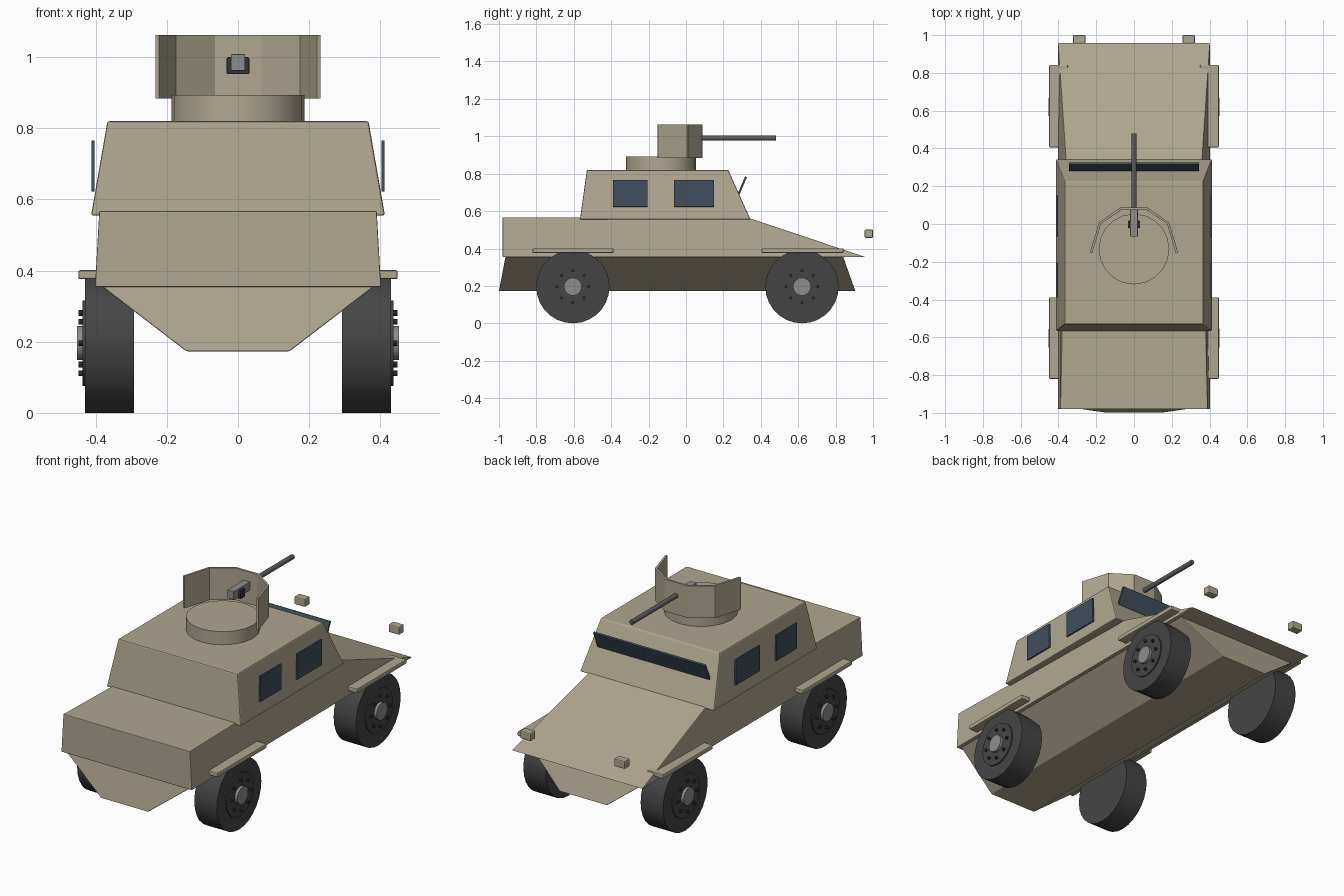
import bpy, bmesh
from math import pi, cos, sin
from mathutils import Vector

if "Cube" in bpy.data.objects:
    bpy.data.objects.remove(bpy.data.objects["Cube"])


def material(name, r, g, b):
    m = bpy.data.materials.new(name)
    m.diffuse_color = (r, g, b, 1)
    m.use_nodes = True
    m.node_tree.nodes["Principled BSDF"].inputs["Base Color"].default_value = m.diffuse_color
    return m


TAN = material("tan_paint", 0.43, 0.385, 0.275)
TYRE = material("rubber", 0.06, 0.06, 0.06)
DARK = material("dark_metal", 0.035, 0.035, 0.038)
GUN = material("gun_metal", 0.11, 0.11, 0.115)
STEEL = material("steel", 0.27, 0.27, 0.28)
GLASS = material("glass", 0.05, 0.08, 0.11)


def mesh_object(name, verts, faces, mat, bevel=0):
    me = bpy.data.meshes.new(name)
    me.from_pydata(verts, [], faces)
    bm = bmesh.new()
    bm.from_mesh(me)
    bmesh.ops.recalc_face_normals(bm, faces=bm.faces)
    bm.to_mesh(me)
    bm.free()
    me.materials.append(mat)
    ob = bpy.data.objects.new(name, me)
    bpy.context.collection.objects.link(ob)
    if bevel:
        mod = ob.modifiers.new("bevel", 'BEVEL')
        mod.width = bevel
        mod.segments = 2
    return ob


def frustum(name, low, high, mat, bevel=0):
    """low / high: (back y, front y, back half width, front half width, back z, front z)"""
    verts = []
    for y0, y1, w0, w1, z0, z1 in (low, high):
        verts += [(-w0, y0, z0), (w0, y0, z0), (w1, y1, z1), (-w1, y1, z1)]
    faces = [(0, 1, 2, 3), (4, 5, 6, 7)]
    faces += [(i, (i + 1) % 4, (i + 1) % 4 + 4, i + 4) for i in range(4)]
    return mesh_object(name, verts, faces, mat, bevel)


def box(name, x, y, z, mat, bevel=0):
    verts = [(a, b, c) for c in z for a, b in
             ((x[0], y[0]), (x[1], y[0]), (x[1], y[1]), (x[0], y[1]))]
    faces = [(0, 1, 2, 3), (4, 5, 6, 7)]
    faces += [(i, (i + 1) % 4, (i + 1) % 4 + 4, i + 4) for i in range(4)]
    return mesh_object(name, verts, faces, mat, bevel)


def cylinder(name, start, end, r, sides, mat, smooth=True):
    a, b = Vector(start), Vector(end)
    bpy.ops.mesh.primitive_cylinder_add(vertices=sides, radius=r, depth=(b - a).length,
                                        location=(a + b) / 2)
    ob = bpy.context.object
    ob.rotation_euler = (b - a).to_track_quat('Z', 'Y').to_euler()
    ob.name = name
    ob.data.materials.append(mat)
    if smooth:
        bpy.ops.object.shade_smooth_by_angle(angle=0.52)
    return ob


# Hull and cabin
frustum("lower_hull", (-1.0, 0.905, 0.145, 0.145, 0.173, 0.173),
        (-0.965, 0.84, 0.385, 0.385, 0.357, 0.357), TAN, 0.004)
frustum("upper_hull", (-0.98, 0.96, 0.402, 0.402, 0.354, 0.354),
        (-0.98, 0.34, 0.39, 0.36, 0.567, 0.562), TAN, 0.003)
frustum("cabin", (-0.567, 0.345, 0.413, 0.413, 0.555, 0.555),
        (-0.53, 0.226, 0.367, 0.367, 0.82, 0.82), TAN, 0.006)

# Windscreen, leaning forward
frustum("windscreen", (0.276, 0.286, 0.345, 0.345, 0.692, 0.688),
        (0.316, 0.326, 0.345, 0.345, 0.786, 0.782), GLASS, 0.001)

# Paired side parts
for s, side in ((-1, "left"), (1, "right")):
    for y0, y1, label in ((-0.39, -0.206, "rear"), (-0.065, 0.15, "front")):
        box(f"{label}_window_{side}", (s * 0.403, s * 0.412), (y0, y1),
            (0.623, 0.766), GLASS, 0.001)
    for y0, y1, label in ((-0.82, -0.388, "rear"), (0.405, 0.842, "front")):
        box(f"{label}_fender_{side}", (s * 0.35, s * 0.449), (y0, y1),
            (0.376, 0.401), TAN, 0.005)
    box(f"headlight_{side}", (s * 0.257, s * 0.323), (0.955, 1.0),
        (0.457, 0.501), TAN, 0.006)

    # Wheels: tyre, rim disc, hub and ring of bolts
    for yc, label in ((-0.605, "rear"), (0.62, "front")):
        zc, tag = 0.196, f"{label}_{side}"

        def axle(part, x0, x1, r, sides, mat, dy=0, dz=0):
            cylinder(f"{part}_{tag}", (s * x0, yc + dy, zc + dz),
                     (s * x1, yc + dy, zc + dz), r, sides, mat)
        axle("tyre", 0.292, 0.43, 0.196, 28, TYRE)
        axle("rim", 0.42, 0.437, 0.12, 24, TYRE)
        axle("hub", 0.43, 0.453, 0.048, 16, STEEL)
        for k in range(8):
            a = k * pi / 4
            axle(f"bolt{k}", 0.43, 0.449, 0.008, 8, DARK, 0.085 * cos(a), 0.085 * sin(a))

# Turret ring
cylinder("turret_ring", (0, -0.133, 0.81), (0, -0.133, 0.893), 0.187, 20, TAN)

# Gun shield: five flat plates
path = [(-0.226, -0.148), (-0.18, 0.005), (-0.067, 0.082),
        (0.067, 0.082), (0.18, 0.005), (0.226, -0.148)]
for i in range(5):
    p, q = Vector(path[i]), Vector(path[i + 1])
    d = (q - p).normalized()
    n = Vector((-d.y, d.x)) * 0.006
    p, q = p - d * 0.004, q + d * 0.004
    ring = [p - n, q - n, q + n, p + n]
    verts = [(v.x, v.y, z) for z in (0.884, 1.063) for v in ring]
    faces = [(0, 1, 2, 3), (4, 5, 6, 7)]
    faces += [(k, (k + 1) % 4, (k + 1) % 4 + 4, k + 4) for k in range(4)]
    mesh_object(f"shield_plate_{i + 1}", verts, faces, TAN, 0.001)

# Gun
box("gun_mount", (-0.032, 0.032), (-0.022, 0.018), (0.952, 1.0), DARK, 0.004)
box("gun_receiver", (-0.02, 0.02), (-0.066, 0.078), (0.961, 1.009), STEEL, 0.003)
cylinder("gun_barrel", (0, 0.05, 0.99), (0, 0.48, 0.99), 0.0135, 12, GUN)
